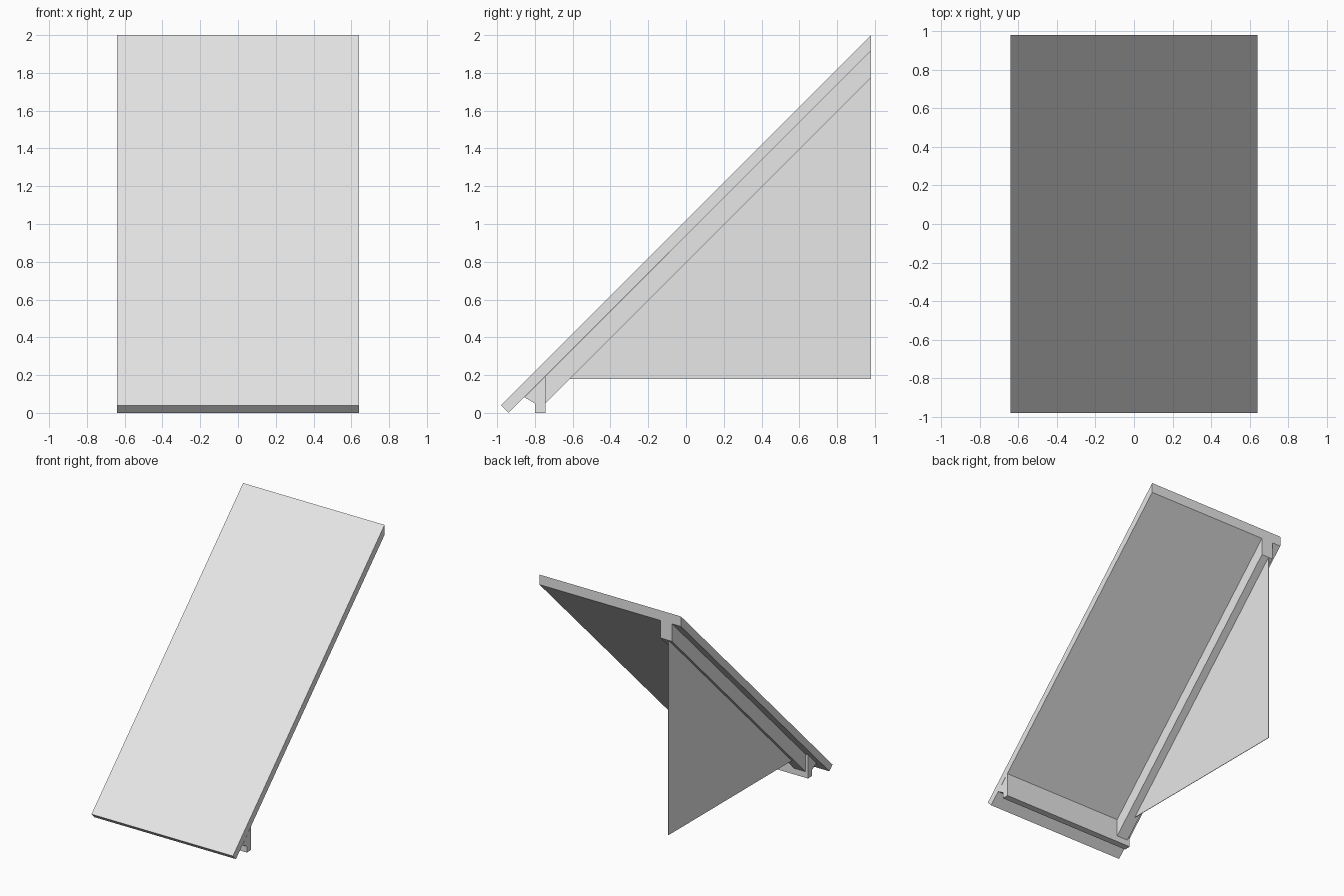
import bpy
import bmesh

cube = bpy.data.objects.get("Cube")
if cube:
    bpy.data.objects.remove(cube, do_unlink=True)

# One plain grey for every part
grey = bpy.data.materials.new("plain_grey")
grey.use_nodes = True
colour = (0.8, 0.8, 0.8, 1.0)
grey.diffuse_color = colour
grey.node_tree.nodes["Principled BSDF"].inputs["Base Color"].default_value = colour


def extrude_profile(name, profile, x0, x1):
    """Extrude a closed (y, z) profile along x into a solid."""
    bm = bmesh.new()
    face = bm.faces.new([bm.verts.new((x0, y, z)) for y, z in profile])
    result = bmesh.ops.extrude_face_region(bm, geom=[face])
    moved = [v for v in result["geom"] if isinstance(v, bmesh.types.BMVert)]
    bmesh.ops.translate(bm, verts=moved, vec=(x1 - x0, 0, 0))
    bmesh.ops.recalc_face_normals(bm, faces=bm.faces)
    mesh = bpy.data.meshes.new(name)
    bm.to_mesh(mesh)
    bm.free()
    mesh.materials.append(grey)
    obj = bpy.data.objects.new(name, mesh)
    bpy.context.collection.objects.link(obj)
    return obj


half = 0.64      # half width of the roof
back = 0.98      # back plane
under = 0.938    # underside of the slab: z = y + under
beam_low = 0.795  # underside of the side beam: z = y + beam_low
inner = -0.745   # inner face of the eave board

# Sloping roof slab, square-cut at the eave and plumb-cut at the back
extrude_profile("roof_slab", [
    (-back, 0.04), (-0.94, 0), (back, back + under), (back, 2)], -half, half)

# Eave board with a sloped drip groove behind the lip
extrude_profile("eave_board", [
    (-0.855, -0.855 + under), (-0.80, 0.05), (-0.80, 0),
    (inner, 0), (inner, inner + under)], -0.582, half)

# Sloping beam under the verge
extrude_profile("verge_beam", [
    (inner, inner + beam_low), (back, back + beam_low),
    (back, back + under), (inner, inner + under)], -0.56, -0.457)

# Thin triangular gable wall
base = 0.18
extrude_profile("gable_wall", [
    (base - beam_low, base), (back, base), (back, back + beam_low)], -0.527, -0.523)
